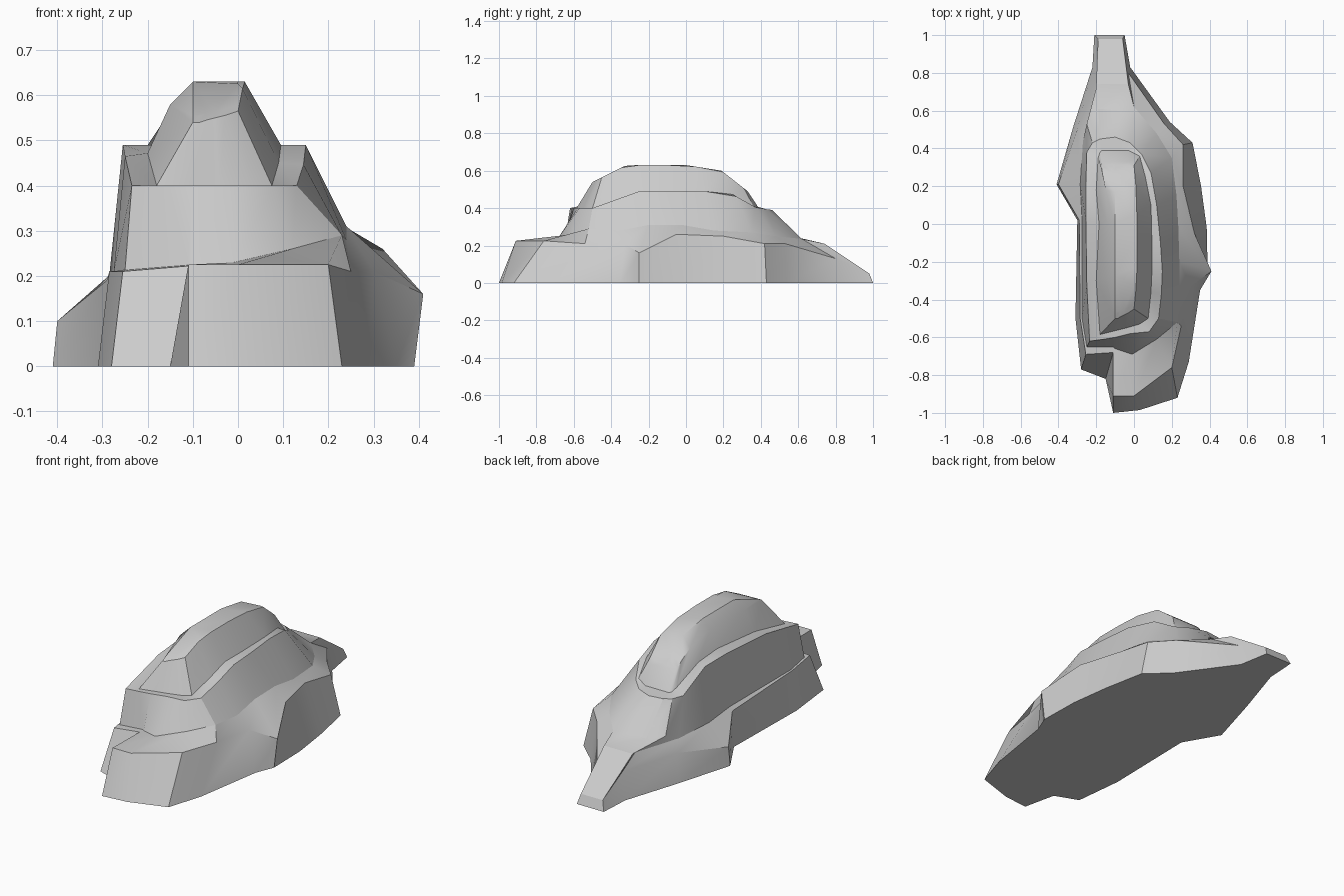
import bpy, bmesh, math


def profile(points, y):
    """Height at y along a side profile."""
    if y <= points[0][0]:
        return points[0][1]
    for (a, za), (b, zb) in zip(points, points[1:]):
        if y <= b:
            return za + (zb - za) * (y - a) / (b - a)
    return points[-1][1]


def raised(outline, points):
    return [(x, y, profile(points, y)) for x, y in outline]


def loft(name, rings, bottom=False, top=False):
    """Skin a stack of rings with equal point counts."""
    bm = bmesh.new()
    loops = [[bm.verts.new(p) for p in r] for r in rings]
    n = len(rings[0])
    for lo, hi in zip(loops, loops[1:]):
        for i in range(n):
            j = (i + 1) % n
            # points run clockwise seen from above
            bm.faces.new((lo[j], lo[i], hi[i], hi[j]))
    if bottom:
        bm.faces.new(loops[0])
    if top:
        face = bm.faces.new(loops[-1][::-1])
        bmesh.ops.triangulate(bm, faces=[face])
    me = bpy.data.meshes.new(name)
    bm.to_mesh(me)
    bm.free()
    ob = bpy.data.objects.new(name, me)
    bpy.context.collection.objects.link(ob)
    bpy.ops.object.select_all(action='DESELECT')
    ob.select_set(True)
    bpy.context.view_layer.objects.active = ob
    bpy.ops.object.shade_smooth_by_angle(angle=math.radians(32))
    return ob


# Ground outline, clockwise from the back tip
ground = raised([
    (-.21, 1), (-.05, 1), (-.02, .83), (.19, .54), (.31, .43),
    (.355, .20), (.385, -.02), (.39, -.25), (.35, -.35), (.29, -.73),
    (.23, -.92), (.03, -.985), (-.11, -1), (-.15, -.82), (-.28, -.77),
    (-.31, -.5), (-.30, .02), (-.41, .21), (-.32, .52), (-.22, .83)], [(0, 0)])

# Outer edge of the lower ledge
shoulder = [
    (-.19, .98, .05), (-.06, .98, .05), (-.03, .80, .13), (.16, .53, .21), (.26, .42, .21),
    (.26, .20, .25), (.32, -.05, .26), (.41, -.25, .16), (.30, -.33, .21), (.25, -.54, .21),
    (.20, -.76, .225), (0, -.91, .225), (-.11, -.91, .225), (-.11, -.68, .222), (-.255, -.69, .21),
    (-.285, -.5, .21), (-.29, .02, .19), (-.40, .21, .10), (-.30, .50, .15), (-.18, .80, .13)]

# Inner edge of the lower ledge
ledge = [
    (-.20, .74, .21), (-.03, .74, .21), (0, .62, .235), (.12, .48, .25), (.20, .35, .27),
    (.225, .15, .28), (.235, -.02, .31), (.24, -.20, .31), (.24, -.35, .28), (.23, -.52, .29),
    (.12, -.61, .26), (-.01, -.69, .23), (-.10, -.66, .225), (-.11, -.65, .224), (-.25, -.65, .213),
    (-.275, -.5, .21), (-.275, .02, .21), (-.285, .21, .20), (-.27, .44, .20), (-.20, .72, .21)]

# Step at the back of the ledge
step = list(ledge)
step[0], step[1], step[19] = (-.19, .61, .24), (-.06, .60, .24), (-.25, .53, .24)

# Middle terrace, outer and inner edges
terrace = [(-.62, .40), (-.5, .40), (-.25, .49), (.22, .49), (.38, .40), (.46, .39)]
terrace_outer = raised([
    (-.18, .45), (-.10, .46), (-.02, .43), (.04, .37), (.09, .27),
    (.12, .10), (.14, -.10), (.15, -.25), (.145, -.37), (.13, -.50),
    (.08, -.57), (-.02, -.58), (-.10, -.60), (-.16, -.61), (-.235, -.62),
    (-.25, -.32), (-.255, .02), (-.255, .20), (-.25, .38), (-.22, .43)], terrace)
terrace_inner = raised([
    (-.17, .39), (-.10, .39), (-.03, .39), (.03, .36), (.06, .25),
    (.09, .10), (.095, -.10), (.095, -.25), (.09, -.36), (.075, -.50),
    (.03, -.53), (-.04, -.55), (-.10, -.565), (-.14, -.575), (-.18, -.585),
    (-.20, -.30), (-.185, 0), (-.20, .18), (-.19, .35), (-.18, .38)], terrace)

# Summit shoulder and its flat crown
crest = [(-.5, .54), (-.32, .63), (0, .63), (.19, .60), (.33, .49)]
summit = raised([
    (-.16, .32), (-.10, .33), (-.03, .33), (0, .31), (.01, .20),
    (.015, .05), (.015, -.10), (.015, -.25), (.01, -.35), (0, -.45),
    (-.03, -.47), (-.05, -.48), (-.07, -.49), (-.085, -.5), (-.10, -.5),
    (-.15, -.28), (-.14, 0), (-.15, .18), (-.17, .28), (-.17, .31)], crest)
summit = [(x, y, z - (.05 if x < -.13 and y < .25 else 0)) for x, y, z in summit]
crown = raised([(max(-.1, min(x, 0)), y * .94) for x, y, z in summit], crest)

loft("rock_base", [ground, shoulder, ledge], bottom=True)
loft("rock_middle", [ledge, step, terrace_outer, terrace_inner])
loft("rock_summit", [terrace_inner, summit, crown], top=True)

# Weld unused duplicate edges where rings coincide
for ob in bpy.context.collection.objects:
    bm = bmesh.new()
    bm.from_mesh(ob.data)
    bmesh.ops.remove_doubles(bm, verts=bm.verts, dist=.0005)
    bm.to_mesh(ob.data)
    bm.free()
